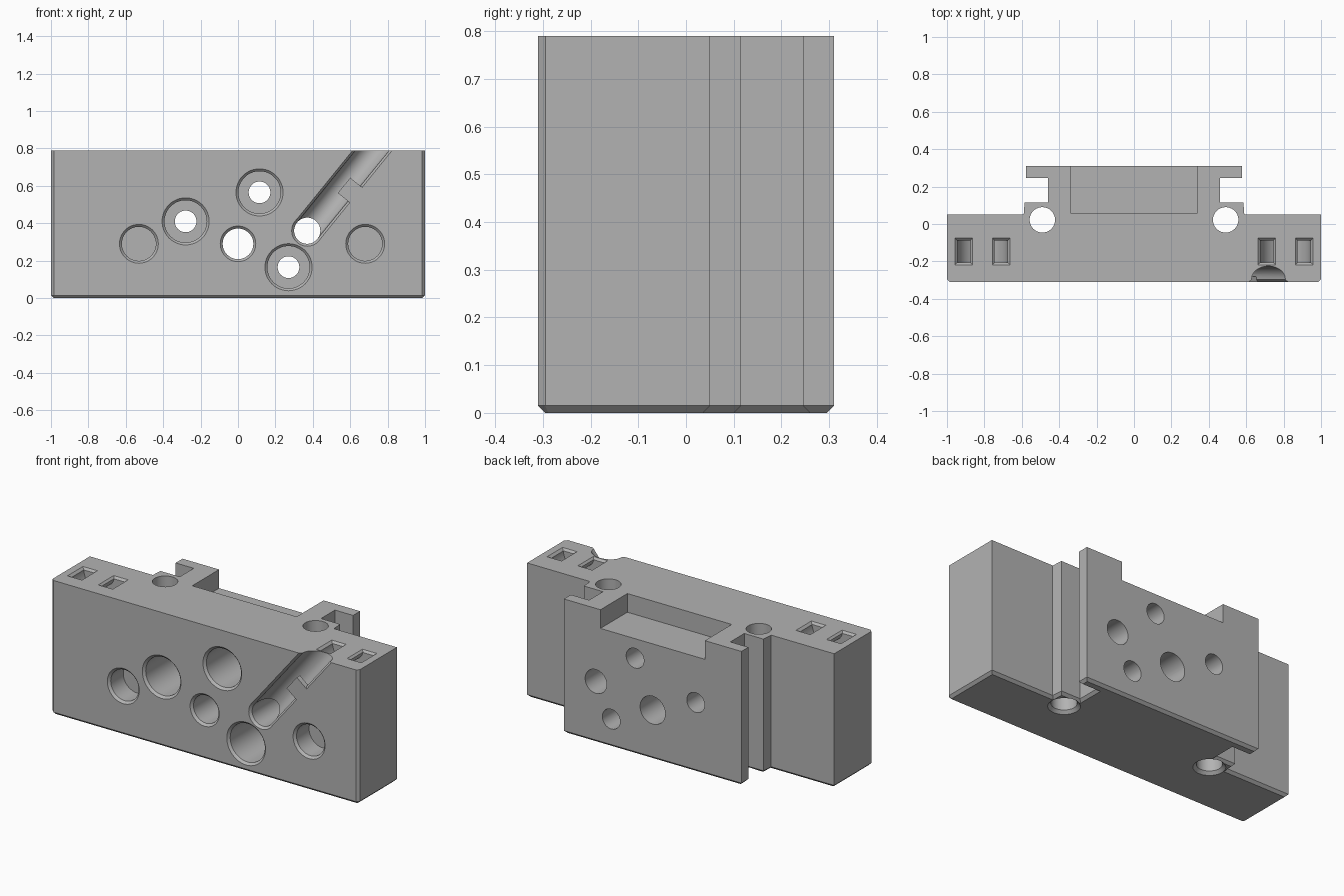
import bpy, bmesh
from math import sin, cos, pi
from mathutils import Vector

cube = bpy.data.objects.get("Cube")
if cube:
    bpy.data.objects.remove(cube, do_unlink=True)

grey = bpy.data.materials.new("plain_grey")
grey.use_nodes = True
COLOR = (0.45, 0.45, 0.45, 1)
grey.diffuse_color = COLOR
grey.node_tree.nodes["Principled BSDF"].inputs["Base Color"].default_value = COLOR

FRONT, BACK, TOP, C = -0.31, 0.31, 0.79, 0.015
cutters = []


def make_object(name, bm):
    bmesh.ops.recalc_face_normals(bm, faces=bm.faces)
    mesh = bpy.data.meshes.new(name)
    bm.to_mesh(mesh)
    bm.free()
    mesh.materials.append(grey)
    obj = bpy.data.objects.new(name, mesh)
    bpy.context.scene.collection.objects.link(obj)
    return obj


def loft(name, rings, cutter=True):
    """Closed solid skinned through rings of equal point count."""
    bm = bmesh.new()
    loops = [[bm.verts.new(p) for p in ring] for ring in rings]
    n = len(loops[0])
    for a, b in zip(loops, loops[1:]):
        for i in range(n):
            j = (i + 1) % n
            bm.faces.new((a[i], a[j], b[j], b[i]))
    bm.faces.new(loops[0])
    bm.faces.new(loops[-1])
    obj = make_object(name, bm)
    if cutter:
        obj.hide_render = True
        cutters.append(obj)
    return obj


def rect(cx, cy, hx, hy, z):
    return [(cx + sx * hx, cy + sy * hy, z) for sx, sy in ((-1, -1), (1, -1), (1, 1), (-1, 1))]


def circle(r, place, n=48):
    return [place(r * cos(2 * pi * i / n), r * sin(2 * pi * i / n)) for i in range(n)]


def front_bore(name, x, z, profile):
    """Turned cutter running back from the front face; profile is (radius, y)."""
    loft(name, [circle(r, lambda u, v: (x + u, y, z + v)) for r, y in profile])


# Main block: stepped rail outline, extruded up, bottom edge chamfered all round
half = [(1 - C, FRONT), (1, FRONT + C), (1, 0.05), (0.59, 0.05), (0.585, 0.115),
        (0.46, 0.115), (0.46, 0.245), (0.578, 0.245), (0.578, BACK)]
outline = half + [(-x, y) for x, y in reversed(half)]
bm = bmesh.new()
base = bm.faces.new([bm.verts.new((x, y, C)) for x, y in outline])
ext = bmesh.ops.extrude_face_region(bm, geom=[base], use_keep_orig=True)
top_verts = [g for g in ext["geom"] if isinstance(g, bmesh.types.BMVert)]
bmesh.ops.translate(bm, verts=top_verts, vec=(0, 0, TOP - C))
bmesh.ops.recalc_face_normals(bm, faces=bm.faces)
bottom = min(bm.faces, key=lambda f: f.calc_center_median().z)
bmesh.ops.inset_region(bm, faces=[bottom], thickness=C, use_even_offset=True)
for v in bottom.verts:
    v.co.z = 0
block = make_object("mounting_block", bm)

# Pocket in the top of the back rail
loft("rail_pocket", [rect(0, 0.235, 0.34, 0.175, z) for z in (0.68, 0.9)])

# Front bores, each with a chamfered mouth
RIM = 0.013


def mouth(r):
    return [(r + 2 * RIM, FRONT - RIM), (r, FRONT + RIM)]


for x, z in ((-0.28, 0.41), (0.115, 0.565), (0.27, 0.165)):
    front_bore("counterbore", x, z, mouth(0.113) + [(0.113, 0.06), (0.058, 0.06), (0.058, 0.4)])
for x in (-0.53, 0.68):
    front_bore("blind_bore", x, 0.29, mouth(0.091) + [(0.091, -0.18)])
front_bore("centre_bore", 0, 0.29, mouth(0.082) + [(0.082, 0.4)])
CX, CZ = 0.37, 0.36
front_bore("cable_bore", CX, CZ, mouth(0.07) + [(0.07, 0.4)])

# Slanted cable channel from the cable bore up to the top edge
along = Vector((0.63, 0, 0.776)).normalized()
across = Vector((along.z, 0, -along.x))


def channel_point(t, p, y):
    return Vector((CX, 0, CZ)) + along * t + across * p + Vector((0, y, 0))


section = [(0.07 * cos(pi * i / 24), -0.295 + 0.07 * sin(pi * i / 24)) for i in range(25)]
section += [(-0.07, FRONT + 0.012), (-0.092, FRONT - 0.01), (0.092, FRONT - 0.01), (0.07, FRONT + 0.012)]
loft("cable_channel", [[channel_point(t, p, y) for p, y in section] for t in (0, 0.8)])
tab = [(0, FRONT), (0.082, FRONT), (0.082, -0.28), (0, -0.28)]
loft("cable_retaining_tab", [[channel_point(t, p, y) for p, y in tab] for t in (0.26, 0.365)], cutter=False)

for side in (-1, 1):
    # Vertical rod holes with countersunk lower ends
    rod = [(0.095, -0.01), (0.068, 0.017), (0.068, 0.9)]
    loft("rod_hole", [circle(r, lambda u, v: (side * 0.49 + u, 0.022 + v, z)) for r, z in rod])
    # Curved strap tunnels joining pairs of slots in the top
    cx, cy, hy = side * 0.81, -0.147, 0.06
    rings = [rect(cx + 0.1, cy, 0.035, hy, TOP + 0.05)]
    for i in range(17):
        a = pi * i / 16
        rings.append([(cx + r * cos(a), cy + s * hy, TOP - r * sin(a))
                      for r, s in ((0.065, -1), (0.135, -1), (0.135, 1), (0.065, 1))])
    rings.append([(2 * cx - x, y, z) for x, y, z in rings[0]])
    loft("strap_tunnel", rings)
    for dx in (-0.1, 0.1):
        loft("slot_rim", [rect(cx + dx, cy, 0.034, hy - 0.001, TOP - 0.013),
                          rect(cx + dx, cy, 0.058, hy + 0.023, TOP + 0.011)])

# Carve the block and bake the result
for c in cutters:
    mod = block.modifiers.new(c.name, 'BOOLEAN')
    mod.operation, mod.solver, mod.object = 'DIFFERENCE', 'EXACT', c
deps = bpy.context.evaluated_depsgraph_get()
carved = bpy.data.meshes.new_from_object(block.evaluated_get(deps))
block.modifiers.clear()
block.data = carved
block.data.materials.clear()
block.data.materials.append(grey)
for c in cutters:
    bpy.data.objects.remove(c, do_unlink=True)

# Smooth the curved walls, keep edges crisp
bpy.ops.object.select_all(action='DESELECT')
block.select_set(True)
bpy.context.view_layer.objects.active = block
bpy.ops.object.shade_smooth_by_angle(angle=0.5)
